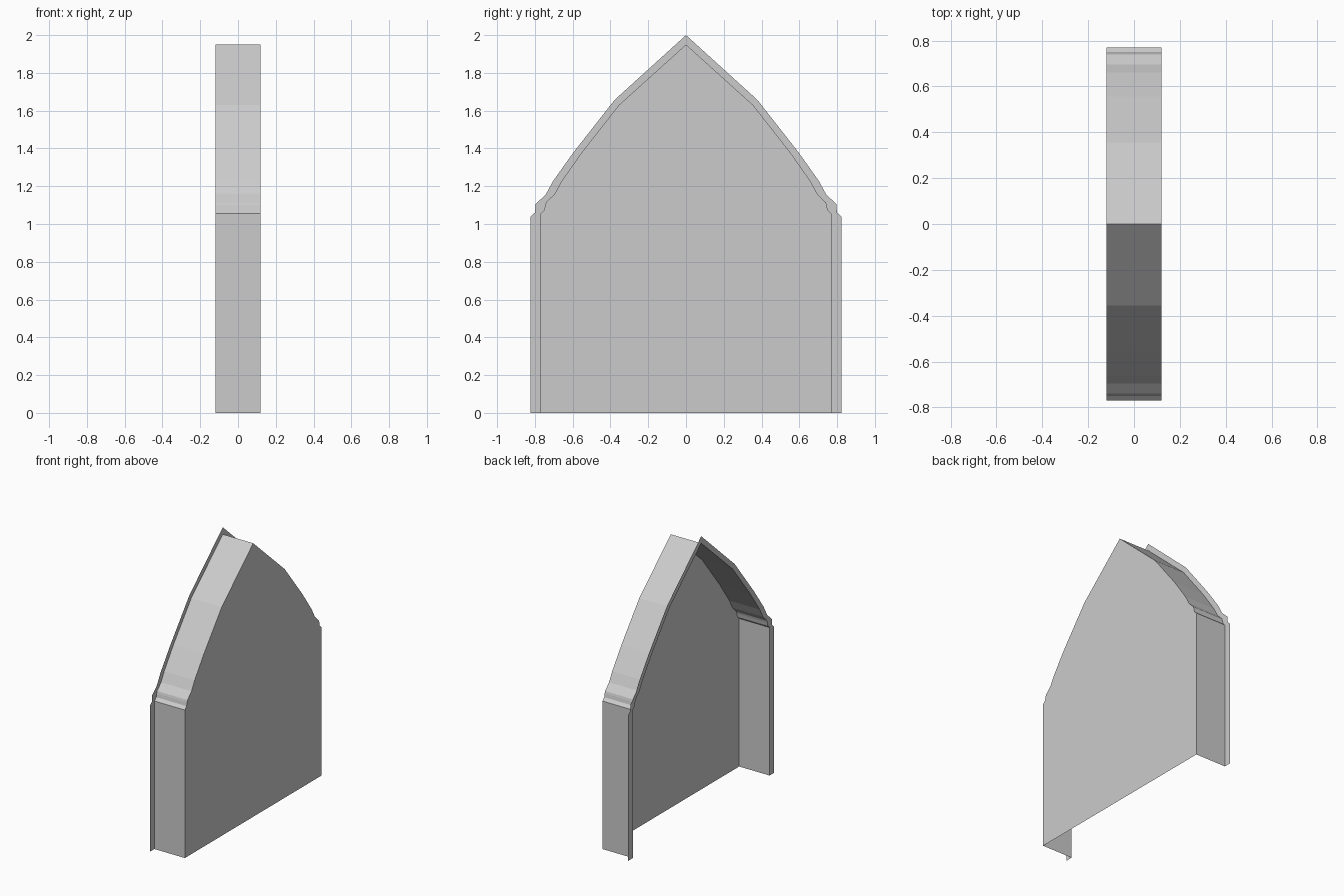
import bpy
import bmesh

cube = bpy.data.objects.get("Cube")
if cube:
    bpy.data.objects.remove(cube, do_unlink=True)

grey = bpy.data.materials.new("plain_grey")
grey.use_nodes = True
colour = (0.6, 0.6, 0.6, 1)
grey.diffuse_color = colour
grey.node_tree.nodes["Principled BSDF"].inputs["Base Color"].default_value = colour

FRONT_X, BACK_X = 0.12, -0.12

# Half outlines of the pointed arch, from the foot up to the peak
inner_half = [(0.77, 0), (0.77, 1.055), (0.75, 1.075), (0.745, 1.1), (0.74, 1.115),
              (0.695, 1.16), (0.66, 1.225), (0.555, 1.375), (0.355, 1.63), (0, 1.95)]
outer_half = [(0.822, 0), (0.822, 1.04), (0.8, 1.06), (0.797, 1.085), (0.797, 1.105),
              (0.743, 1.155), (0.702, 1.23), (0.595, 1.38), (0.378, 1.657), (0, 2.0)]


def mirrored(half):
    """Full outline: up the +y side, over the peak and down the -y side."""
    return half + [(-y, z) for y, z in reversed(half[:-1])]


def make_object(name, build):
    bm = bmesh.new()
    build(bm)
    mesh = bpy.data.meshes.new(name)
    bm.to_mesh(mesh)
    bm.free()
    mesh.materials.append(grey)
    obj = bpy.data.objects.new(name, mesh)
    bpy.context.collection.objects.link(obj)
    return obj


def row(bm, outline, x):
    return [bm.verts.new((x, y, z)) for y, z in outline]


def strip(bm, a, b):
    """Join two rows of points with quads, leaving the foot open."""
    for i in range(len(a) - 1):
        bm.faces.new((a[i], a[i + 1], b[i + 1], b[i]))


inner, outer = mirrored(inner_half), mirrored(outer_half)

# Flat arched panel
make_object("arch_panel", lambda bm: bm.faces.new(row(bm, inner, FRONT_X)))

# Rim wall running back from the panel's edge
make_object("rim_wall", lambda bm: strip(bm, row(bm, inner, BACK_X), row(bm, inner, FRONT_X)))

# Thin flange turned outward at the back of the rim
make_object("back_flange", lambda bm: strip(bm, row(bm, outer, BACK_X), row(bm, inner, BACK_X)))

# Turn every surface outward: panel and flange to +x, rim away from the middle
for name in ("arch_panel", "rim_wall", "back_flange"):
    mesh = bpy.data.objects[name].data
    bm = bmesh.new()
    bm.from_mesh(mesh)
    bm.normal_update()
    for face in bm.faces:
        c = face.calc_center_median()
        if name == "rim_wall":
            wrong = face.normal.y * c.y + face.normal.z * (c.z - 0.5) < 0
        else:
            wrong = face.normal.x < 0
        if wrong:
            face.normal_flip()
    bm.to_mesh(mesh)
    bm.free()
